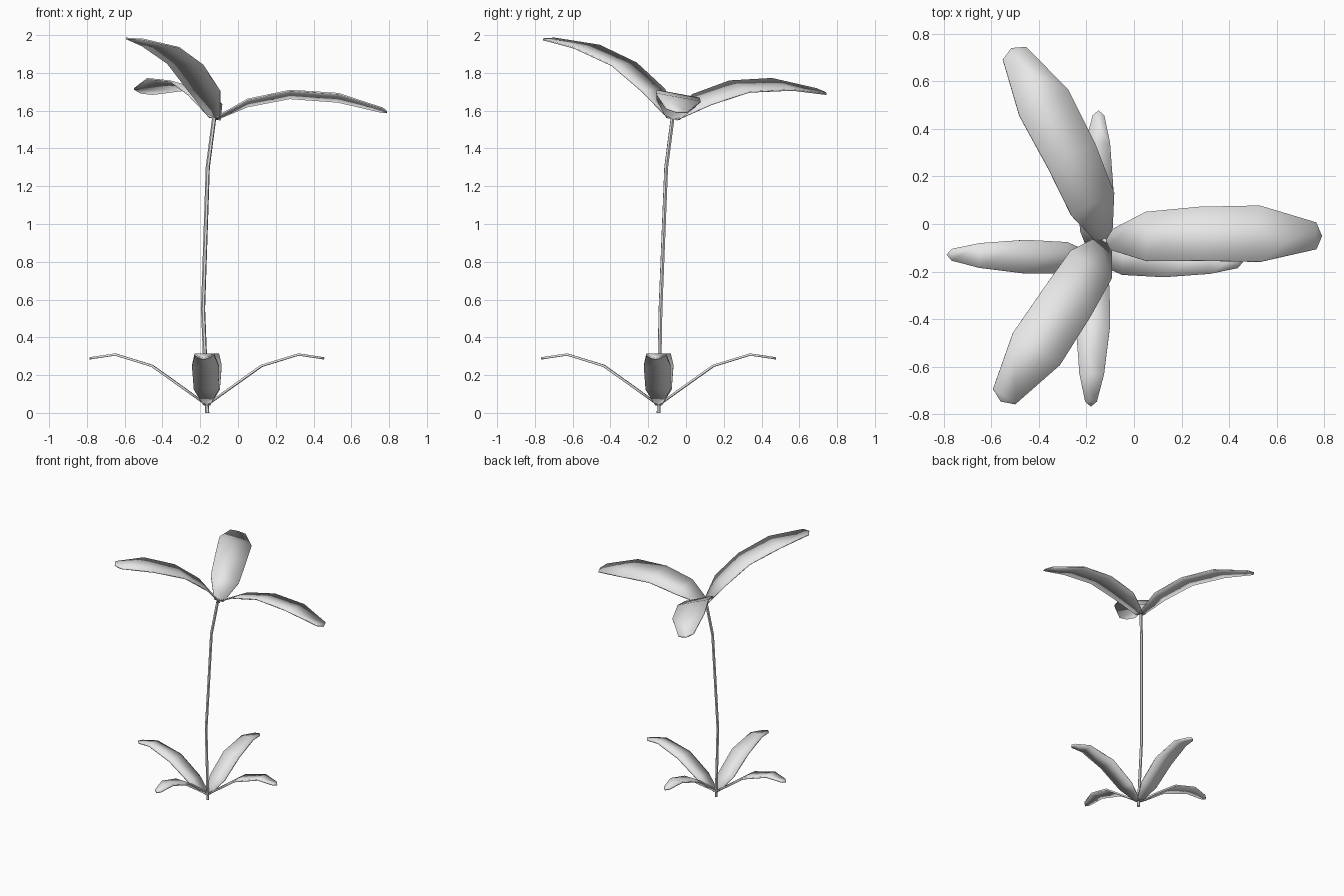
import bpy
from math import radians
from mathutils import Matrix, Vector

cube = bpy.data.objects.get("Cube")
if cube:
    bpy.data.objects.remove(cube, do_unlink=True)

grey = bpy.data.materials.new("pale_grey")
grey.use_nodes = True
colour = (0.8, 0.8, 0.8, 1)
grey.diffuse_color = colour
grey.node_tree.nodes["Principled BSDF"].inputs["Base Color"].default_value = colour


def smooth(obj):
    bpy.ops.object.select_all(action='DESELECT')
    obj.select_set(True)
    bpy.context.view_layer.objects.active = obj
    bpy.ops.object.shade_smooth_by_angle(angle=radians(35))


def blade(name, stations, tip, thickness, matrix):
    """Thin arched leaf along +x: stations are (distance, height, half width)."""
    verts = []
    for r, h, w in stations:
        verts += [(r, -w, h), (r, w, h)]
    verts.append((tip[0], 0, tip[1]))
    n = len(stations)
    faces = [(2 * i, 2 * i + 2, 2 * i + 3, 2 * i + 1) for i in range(n - 1)]
    faces.append((2 * n - 2, 2 * n, 2 * n - 1))
    mesh = bpy.data.meshes.new(name)
    mesh.from_pydata(verts, [], faces)
    mesh.materials.append(grey)
    obj = bpy.data.objects.new(name, mesh)
    bpy.context.collection.objects.link(obj)
    obj.matrix_world = matrix
    solid = obj.modifiers.new("thickness", 'SOLIDIFY')
    solid.thickness = thickness
    solid.offset = 0
    smooth(obj)


# Stem: slender bent tube
curve = bpy.data.curves.new("stem", 'CURVE')
curve.dimensions = '3D'
curve.bevel_depth = 0.011
curve.bevel_resolution = 1
curve.use_fill_caps = True
path = [(-0.163, -0.145, 0), (-0.185, -0.135, 0.55),
        (-0.16, -0.105, 1.3), (-0.125, -0.07, 1.57)]
spline = curve.splines.new('POLY')
spline.points.add(len(path) - 1)
for point, co in zip(spline.points, path):
    point.co = (*co, 1)
curve.materials.append(grey)
stem = bpy.data.objects.new("stem", curve)
bpy.context.collection.objects.link(stem)
bpy.context.view_layer.objects.active = stem
stem.select_set(True)
bpy.ops.object.convert(target='MESH')
smooth(bpy.context.view_layer.objects.active)

# Four leaves around the foot of the stem
leaf = [(0.005, 0, 0.018), (0.12, 0.083, 0.066), (0.29, 0.204, 0.071),
        (0.485, 0.264, 0.052), (0.6, 0.247, 0.025)]
foot = Matrix.Translation((-0.165, -0.145, 0.045))
for i, side in enumerate(("left", "back", "right", "front")):
    turn = Matrix.Rotation(radians(90 * i - 1.5), 4, 'Z')
    blade(f"base_leaf_{side}", leaf, (0.622, 0.243), 0.012, foot @ turn)

# Three petals around a tilted flower axis
petal = [(0.005, 0, 0.035), (0.153, 0.113, 0.105), (0.365, 0.2, 0.115),
         (0.618, 0.23, 0.12), (0.862, 0.208, 0.057)]
axis = Vector((0.185, 0.181, 0.966)).normalized()
across = axis.cross(Vector((0.866, -0.018, -0.163))).normalized()
tilt = Matrix((across.cross(axis), across, axis)).transposed().to_4x4()
head = Matrix.Translation((-0.12, -0.07, 1.56)) @ tilt
for side, angle in (("left", 0), ("back", 119), ("front", -124)):
    turn = Matrix.Rotation(radians(angle), 4, 'Z')
    blade(f"petal_{side}", petal, (0.887, 0.203), 0.008, head @ turn)
